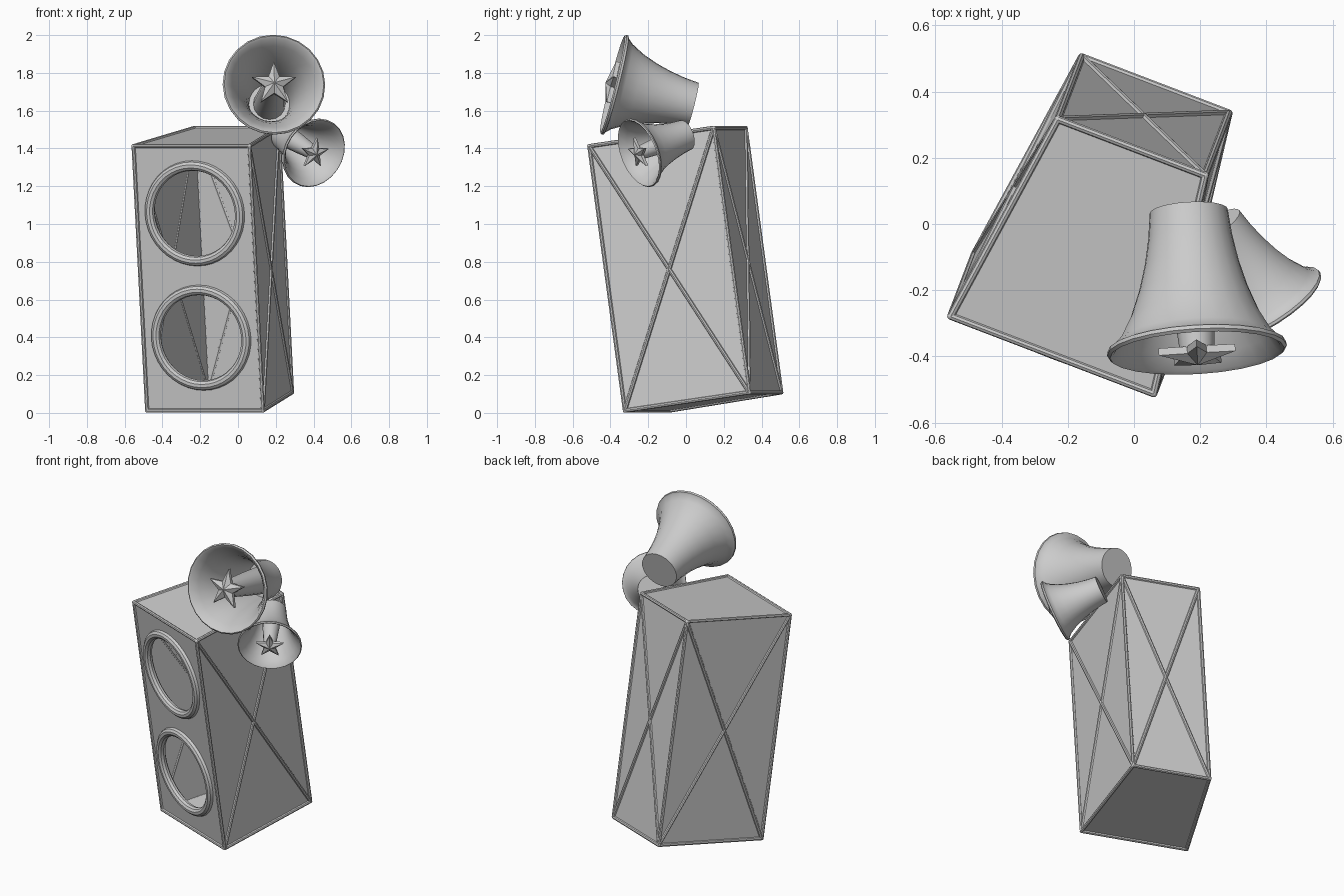
import bpy, bmesh, math
from mathutils import Matrix, Vector

if "Cube" in bpy.data.objects:
    bpy.data.objects.remove(bpy.data.objects["Cube"])


def make_object(name, bm, matrix, smooth=True):
    bmesh.ops.recalc_face_normals(bm, faces=bm.faces[:])
    me = bpy.data.meshes.new(name)
    bm.to_mesh(me)
    bm.free()
    ob = bpy.data.objects.new(name, me)
    bpy.context.collection.objects.link(ob)
    ob.matrix_world = matrix
    if smooth:
        bpy.ops.object.select_all(action='DESELECT')
        ob.select_set(True)
        bpy.context.view_layer.objects.active = ob
        bpy.ops.object.shade_smooth_by_angle(angle=math.radians(35))
    return ob


# Cabinet frame: origin at bottom middle of the front face
CAB = (Matrix.Translation((-0.175, -0.207, 0.012))
       @ Matrix.Rotation(math.radians(-20.9), 4, 'Z')
       @ Matrix.Rotation(math.radians(8.2), 4, 'X'))
FW, BW, D, H = 0.328, 0.238, 0.678, 1.415
R = 0.011
plan = [(-FW, 0), (FW, 0), (BW, D), (-BW, D)]
low = [Vector((x, y, 0)) for x, y in plan]
top = [Vector((x, y, H)) for x, y in plan]
RING_Z = (0.39, 1.055)

# Hollow cabinet body, tapered in plan
bm = bmesh.new()
lv = [bm.verts.new(p) for p in low]
tv = [bm.verts.new(p) for p in top]
bm.faces.new(lv[::-1])
bm.faces.new(tv)
for i in range(4):
    j = (i + 1) % 4
    bm.faces.new((lv[i], lv[j], tv[j], tv[i]))
body = make_object("cabinet_body", bm, CAB, False)
sol = body.modifiers.new("shell", 'SOLIDIFY')
sol.thickness = 0.012
sol.offset = -1

# Cut the two round openings in the front
cutters = []
for z in RING_Z:
    bm = bmesh.new()
    bmesh.ops.create_cone(bm, cap_ends=True, segments=48, radius1=0.24, radius2=0.24, depth=0.2,
                          matrix=Matrix.Translation((0, 0, z)) @ Matrix.Rotation(math.pi / 2, 4, 'X'))
    c = make_object("opening_cutter", bm, CAB, False)
    c.hide_render = True
    m = body.modifiers.new("opening", 'BOOLEAN')
    m.operation = 'DIFFERENCE'
    m.solver = 'EXACT'
    m.object = c
    cutters.append(c)
bpy.context.view_layer.update()
dg = bpy.context.evaluated_depsgraph_get()
cut_mesh = bpy.data.meshes.new_from_object(body.evaluated_get(dg))
body.modifiers.clear()
body.data = cut_mesh
for c in cutters:
    bpy.data.objects.remove(c)

# Rounded rings around the openings
for k, z in enumerate(RING_Z):
    bm = bmesh.new()
    n, m, major, minor = 40, 10, 0.255, 0.027
    grid = []
    for i in range(n):
        a = 2 * math.pi * i / n
        row = []
        for j in range(m):
            b = 2 * math.pi * j / m
            r = major + minor * math.cos(b)
            row.append(bm.verts.new((r * math.cos(a), minor * math.sin(b), z + r * math.sin(a))))
        grid.append(row)
    for i in range(n):
        for j in range(m):
            i2, j2 = (i + 1) % n, (j + 1) % m
            bm.faces.new((grid[i][j], grid[i2][j], grid[i2][j2], grid[i][j2]))
    make_object(("lower", "upper")[k] + "_speaker_ring", bm, CAB)

# Edge beading and the crossed braces on sides and back
bm = bmesh.new()


def beam(a, b):
    d = b - a
    rot = d.to_track_quat('Z', 'Y').to_matrix().to_4x4()
    bmesh.ops.create_cone(bm, cap_ends=True, segments=8, radius1=R, radius2=R, depth=d.length,
                          matrix=Matrix.Translation((a + b) / 2) @ rot)


for i in range(4):
    j = (i + 1) % 4
    beam(low[i], low[j])
    beam(top[i], top[j])
    beam(low[i], top[i])
    if i > 0:
        beam(low[i], top[j])
        beam(low[j], top[i])
for p in low + top:
    bmesh.ops.create_icosphere(bm, subdivisions=2, radius=R, matrix=Matrix.Translation(p))
make_object("edge_and_cross_beams", bm, CAB)


# Lathe a profile of (radius, height) around local z
def lathe(name, profile, matrix, n=24):
    bm = bmesh.new()
    rings = []
    for r, z in profile:
        rings.append([bm.verts.new((r * math.cos(2 * math.pi * i / n), r * math.sin(2 * math.pi * i / n), z))
                      for i in range(n)])
    for a, b in zip(rings, rings[1:]):
        for i in range(n):
            j = (i + 1) % n
            bm.faces.new((a[i], a[j], b[j], b[i]))
    bm.faces.new(rings[0][::-1])
    bm.faces.new(rings[-1])
    return make_object(name, bm, matrix)


def horn(label, mouth, direction, scale, roll=0):
    d = Vector(direction).normalized()
    right = Vector((0, 0, 1)).cross(d).normalized()
    up = d.cross(right)
    mat = (Matrix.Translation(mouth) @ Matrix((right, up, d)).transposed().to_4x4()
           @ Matrix.Rotation(math.radians(roll), 4, 'Z') @ Matrix.Scale(scale, 4))
    # Flared bell with a thin lip; origin at the mouth centre
    outer = [(0.118, -0.43), (0.127, -0.35), (0.142, -0.27), (0.164, -0.19),
             (0.194, -0.11), (0.232, -0.04), (0.258, -0.012), (0.27, -0.008), (0.272, 0.004), (0.264, 0.012)]
    inner = [(0.252, 0.004), (0.222, -0.04), (0.184, -0.11), (0.154, -0.19), (0.132, -0.27),
             (0.117, -0.35), (0.108, -0.42)]
    lathe(label + "_horn_bell", outer + inner, mat)
    # Tapered stem carrying the star
    lathe(label + "_horn_stem", [(0.085, -0.422), (0.07, -0.2), (0.052, 0.005)], mat, 16)
    # Five pointed star with a raised centre
    bm = bmesh.new()
    back, front = [], []
    for i in range(10):
        a = math.pi / 2 + i * math.pi / 5
        r = 0.122 if i % 2 == 0 else 0.05
        back.append(bm.verts.new((r * math.cos(a), r * math.sin(a), 0.0)))
        front.append(bm.verts.new((r * math.cos(a), r * math.sin(a), 0.022)))
    apex = bm.verts.new((0, 0, 0.05))
    bm.faces.new(back[::-1])
    for i in range(10):
        j = (i + 1) % 10
        bm.faces.new((back[i], back[j], front[j], front[i]))
        bm.faces.new((front[i], front[j], apex))
    make_object(label + "_horn_star", bm, mat, False)


horn("large", (0.19, -0.378, 1.737), (0.025, -0.42, 0.105), 1.0)
horn("small", (0.40, -0.245, 1.377), (0.5, -0.8, -0.31), 0.7)
